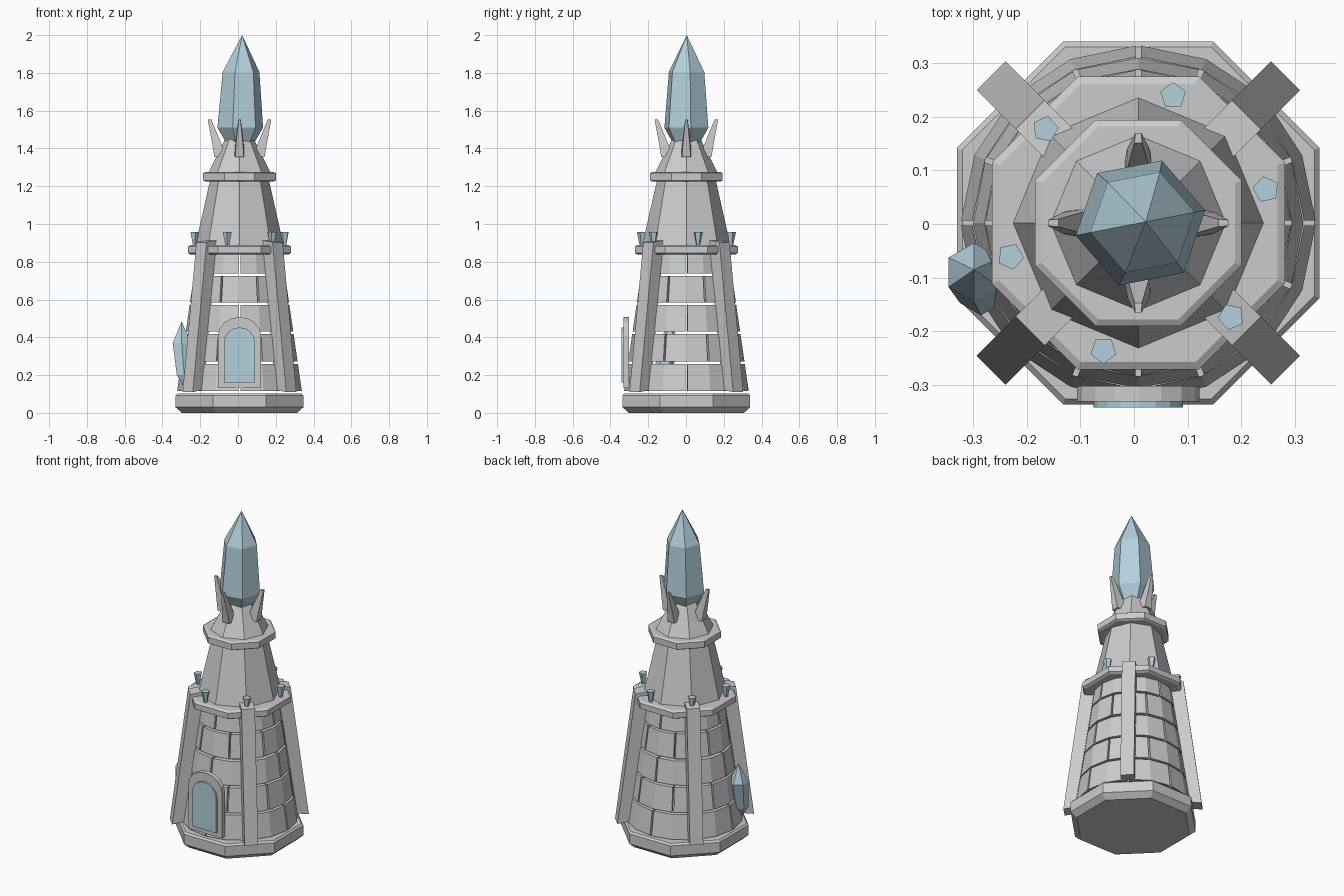
import bpy, bmesh, math
from mathutils import Vector, Matrix

if "Cube" in bpy.data.objects:
    bpy.data.objects.remove(bpy.data.objects["Cube"])

CX, CY = 0.008, 0.002   # tower axis


def material(name, col):
    m = bpy.data.materials.new(name)
    m.diffuse_color = (*col, 1)
    m.use_nodes = True
    m.node_tree.nodes["Principled BSDF"].inputs["Base Color"].default_value = m.diffuse_color
    return m


STONE = material("grey_stone", (0.60, 0.60, 0.60))
CRYSTAL = material("pale_blue_crystal", (0.45, 0.63, 0.72))


def finish(name, bm, mat):
    bmesh.ops.recalc_face_normals(bm, faces=bm.faces)
    me = bpy.data.meshes.new(name)
    bm.to_mesh(me)
    bm.free()
    me.materials.append(mat)
    ob = bpy.data.objects.new(name, me)
    bpy.context.collection.objects.link(ob)
    return ob


def stack(name, rings, sides, turn, mat, centre=(CX, CY)):
    """Closed faceted solid from rings (radius, z[, dx, dy]); radius 0 is a tip."""
    bm = bmesh.new()
    loops = []
    for ring in rings:
        r, z = ring[:2]
        dx, dy = ring[2:] if len(ring) > 2 else (0, 0)
        x, y = centre[0] + dx, centre[1] + dy
        n = sides if r > 0 else 1
        loops.append([bm.verts.new((x + r * math.cos(turn + i * math.tau / sides),
                                    y + r * math.sin(turn + i * math.tau / sides), z))
                      for i in range(n)])
    for a, b in zip(loops, loops[1:]):
        for i in range(sides):
            j = (i + 1) % sides
            if len(a) == 1:
                bm.faces.new((a[0], b[j], b[i]))
            elif len(b) == 1:
                bm.faces.new((a[i], a[j], b[0]))
            else:
                bm.faces.new((a[i], a[j], b[j], b[i]))
    for lp in (loops[0], loops[-1]):
        if len(lp) > 2:
            bm.faces.new(lp)
    return finish(name, bm, mat)


def add_hexa(bm, bottom, top):
    """Six-faced block from two quads."""
    a = [bm.verts.new(p) for p in bottom]
    b = [bm.verts.new(p) for p in top]
    bm.faces.new(a)
    bm.faces.new(b)
    for i in range(4):
        j = (i + 1) % 4
        bm.faces.new((a[i], a[j], b[j], b[i]))


def spin(angle):
    return Matrix.Translation((CX, CY, 0)) @ Matrix.Rotation(angle, 4, 'Z')


FLAT = math.pi / 8                 # turns an octagon's flats to the axes
K = 1 / math.cos(FLAT)             # apothem to corner radius

# Octagonal foot
stack("base", [(0.305 * K, 0), (0.338 * K, 0.03), (0.338 * K, 0.092), (0.328 * K, 0.103)],
      8, FLAT, STONE)

# Hollow wall of staggered brick courses, each brick bent once in the middle
def wall_radius(z):
    return 0.331 - 0.145 * (z - 0.11)


bm = bmesh.new()
courses = [(0.115, 0.26), (0.272, 0.418), (0.43, 0.57), (0.584, 0.726), (0.738, 0.845)]
for row, (z0, z1) in enumerate(courses):
    for k in range(8):
        start = (k + 0.5 * (row % 2)) * math.pi / 4
        gap = 0.005 / wall_radius(z0)
        angles = (start + gap, start + math.pi / 8, start + math.pi / 4 - gap)
        cols = []
        for a in angles:
            d = Vector((math.cos(a), math.sin(a), 0))
            cols.append([bm.verts.new(Vector((CX, CY, z)) + d * (wall_radius(z) - t))
                         for z, t in ((z0, 0), (z1, 0), (z1, 0.03), (z0, 0.03))])
        for p, q in zip(cols, cols[1:]):
            for i in range(4):
                j = (i + 1) % 4
                bm.faces.new((p[i], p[j], q[j], q[i]))
        bm.faces.new(cols[0])
        bm.faces.new(cols[2])
finish("brick_wall", bm, STONE)

# Leaning buttresses on the diagonals
bm = bmesh.new()
W = 0.038
for k in range(4):
    m = spin(math.pi / 4 + k * math.pi / 2)
    quads = []
    for r0, r1, zi, zo in ((0.308, 0.388, 0.122, 0.11), (0.205, 0.285, 0.915, 0.903)):
        quads.append([m @ Vector(p) for p in
                      ((r0, -W, zi), (r1, -W, zo), (r1, W, zo), (r0, W, zi))])
    add_hexa(bm, *quads)
finish("buttresses", bm, STONE)


# Chamfered ledges and tapering upper storeys
def ledge(name, ap, z0, z1, c):
    stack(name, [((ap - c) * K, z0), (ap * K, z0 + c * 0.6), (ap * K, z1 - c * 0.6),
                 ((ap - c) * K, z1)], 8, FLAT, STONE)


ledge("lower_ledge", 0.273, 0.838, 0.889, 0.014)
stack("upper_tower", [(0.234, 0.885), (0.155, 1.235)], 8, 0, STONE)
ledge("upper_ledge", 0.192, 1.224, 1.276, 0.012)
stack("crown_cone", [(0.165, 1.272), (0.075, 1.45)], 8, 0, STONE)

# Four outward-leaning prongs
bm = bmesh.new()
for k in range(4):
    m = spin(k * math.pi / 2)
    quads = []
    for r0, r1, w, z in ((0.09, 0.133, 0.028, 1.355), (0.09, 0.142, 0.024, 1.41),
                         (0.149, 0.168, 0.007, 1.552)):
        quads.append([m @ Vector(p) for p in
                      ((r0, -w, z), (r1, -w * 0.8, z), (r1, w * 0.8, z), (r0, w, z))])
    loops = [[bm.verts.new(p) for p in q] for q in quads]
    for a, b in zip(loops, loops[1:]):
        for i in range(4):
            j = (i + 1) % 4
            bm.faces.new((a[i], a[j], b[j], b[i]))
    bm.faces.new(loops[0])
    bm.faces.new(loops[-1])
finish("crown_prongs", bm, STONE)

# Large crystal on top
stack("main_crystal", [(0.07, 1.42), (0.123, 1.51), (0.099, 1.805, 0.004, 0.001),
                       (0, 2.0, 0.01, 0.002)], 6, math.radians(11), CRYSTAL, (0.012, 0.002))

# Small flared crystals around the lower ledge
for k in range(6):
    a = math.radians(14.7 + 60 * k)
    stack("ledge_crystal", [(0.010, 0.885), (0.025, 0.957)], 5, math.radians(90 + 60 * (k - 1)),
          CRYSTAL, (CX + 0.246 * math.cos(a), CY + 0.246 * math.sin(a)))

# Crystal leaning on the left wall
stack("side_crystal", [(0, 0.125, 0.02, -0.05), (0.045, 0.20, 0.013, -0.035),
                       (0.055, 0.37, 0, 0), (0, 0.485, 0, 0.005)],
      6, math.radians(30), CRYSTAL, (-0.298, -0.090))


# Arched door surround and pane
def arch(name, half, z0, spring, rise, y0, y1, mat):
    pts = [(-half, z0), (half, z0)]
    pts += [(half * math.cos(i * math.pi / 8), spring + rise * math.sin(i * math.pi / 8))
            for i in range(9)]
    bm = bmesh.new()
    f = bm.faces.new([bm.verts.new((CX + x, y0, z)) for x, z in pts])
    ext = bmesh.ops.extrude_face_region(bm, geom=[f])
    for v in ext["geom"]:
        if isinstance(v, bmesh.types.BMVert):
            v.co.y = y1
    return finish(name, bm, mat)


arch("door_surround", 0.114, 0.133, 0.41, 0.097, -0.302, -0.331, STONE)
arch("door_pane", 0.083, 0.16, 0.37, 0.083, -0.325, -0.342, CRYSTAL)
